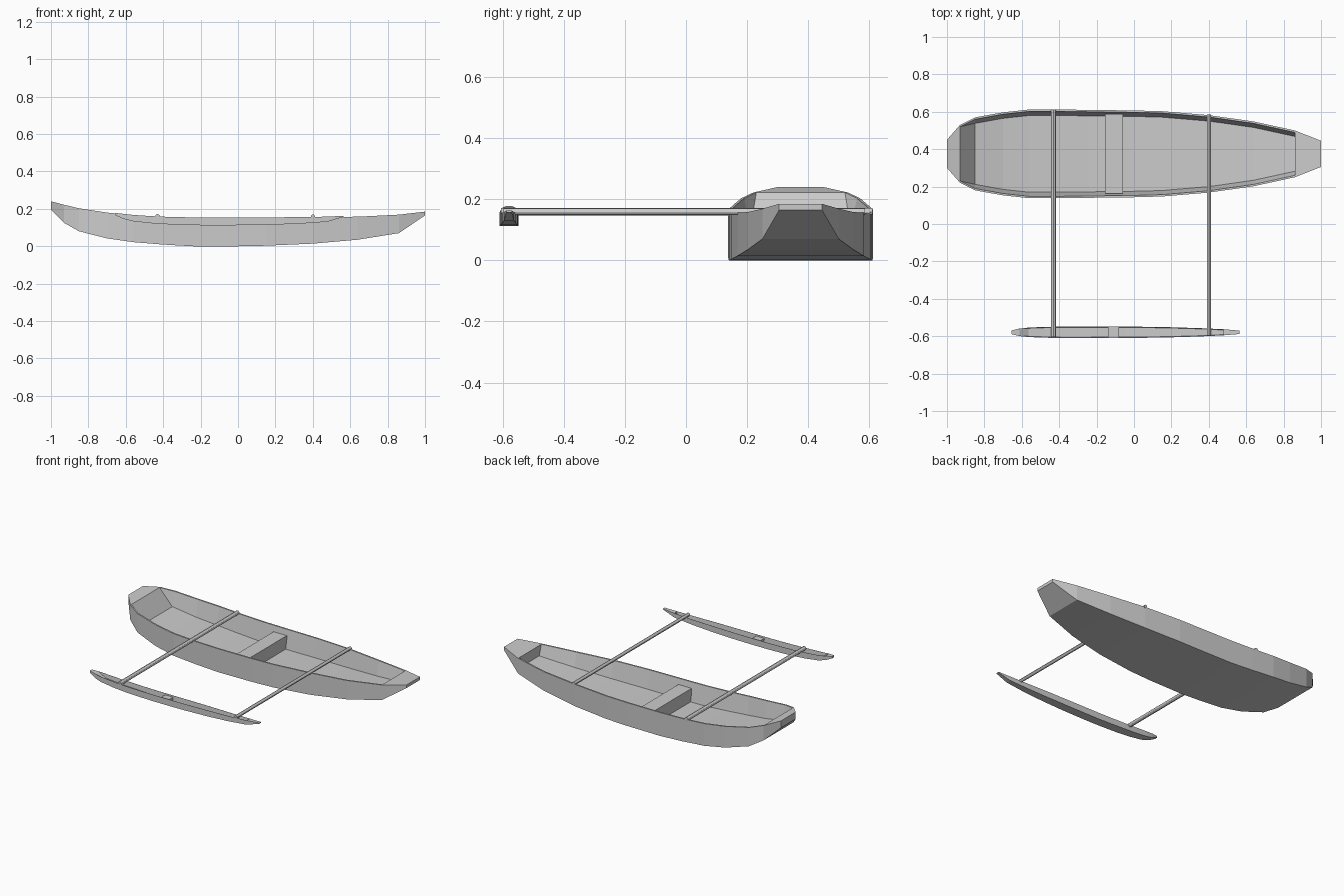
import bpy, bmesh
from mathutils import Vector

if "Cube" in bpy.data.objects:
    bpy.data.objects.remove(bpy.data.objects["Cube"])

# Hull stations: x, half width, bottom z, gunwale z
STATIONS = [
    (-1.00, .075, .195, .240), (-.93, .155, .125, .222), (-.85, .195, .080, .203),
    (-.70, .222, .042, .180), (-.56, .237, .022, .166), (-.40, .237, .009, .157),
    (-.24, .235, .000, .152), (.00, .232, .000, .151), (.15, .228, .003, .152),
    (.40, .207, .014, .156), (.64, .173, .035, .158), (.86, .125, .070, .169),
    (1.00, .070, .165, .185)]
RIM, FLARE, FLOOR = .010, .022, .032


def make_hull(name, centre, scale):
    """Hollow flat-bottomed hull with end decks and a bench."""
    bm = bmesh.new()
    place = lambda x, y, z: bm.verts.new([c + s * v for c, s, v in zip(centre, scale, (x, y, z))])
    pair = lambda x, hw, z: (place(x, -hw, z), place(x, hw, z))
    low = [pair(x, w, b) for x, w, b, t in STATIONS]
    top = [pair(x, w, t) for x, w, b, t in STATIONS]
    inside = STATIONS[1:-1]
    rim = [pair(x, w - RIM, t) for x, w, b, t in inside]
    floor_stations = STATIONS[2:-1]
    floor = [pair(x, w - RIM - FLARE, b + FLOOR) for x, w, b, t in floor_stations]

    # Outer shell
    for i in range(len(low) - 1):
        bm.faces.new((low[i][0], low[i][1], low[i + 1][1], low[i + 1][0]))
        for s in (0, 1):
            bm.faces.new((low[i][s], low[i + 1][s], top[i + 1][s], top[i][s]))
    for e in (0, -1):
        bm.faces.new((low[e][0], low[e][1], top[e][1], top[e][0]))
    # End decks
    for e, n in ((0, 1), (-1, -2)):
        bm.faces.new((top[e][0], top[e][1], top[n][1], rim[e][1], rim[e][0], top[n][0]))
    # Gunwales
    for i in range(len(rim) - 1):
        for s in (0, 1):
            bm.faces.new((top[i + 1][s], top[i + 2][s], rim[i + 1][s], rim[i][s]))
    # Inner walls and floor
    for i in range(len(floor) - 1):
        bm.faces.new((floor[i][0], floor[i][1], floor[i + 1][1], floor[i + 1][0]))
        for s in (0, 1):
            bm.faces.new((rim[i + 1][s], rim[i + 2][s], floor[i + 1][s], floor[i][s]))
    bm.faces.new((rim[0][0], rim[0][1], floor[0][1], floor[0][0]))
    bm.faces.new((rim[-1][0], rim[-1][1], floor[-1][1], floor[-1][0]))
    for s in (0, 1):
        bm.faces.new((rim[0][s], rim[1][s], floor[0][s]))
    bmesh.ops.recalc_face_normals(bm, faces=bm.faces)

    # Bench across the middle
    seat = bmesh.ops.create_cube(bm, size=1)["verts"]
    for v in seat:
        p = (-.107 + v.co.x * .095, v.co.y * .424, .071 + v.co.z * .090)
        v.co = Vector([c + s * q for c, s, q in zip(centre, scale, p)])

    mesh = bpy.data.meshes.new(name)
    bm.to_mesh(mesh)
    bm.free()
    ob = bpy.data.objects.new(name, mesh)
    bpy.context.collection.objects.link(ob)
    return ob


def make_pole(name, x, y0, y1, z, r):
    """Round outrigger boom along y."""
    bpy.ops.mesh.primitive_cylinder_add(vertices=12, radius=r, depth=y1 - y0,
                                        location=(x, (y0 + y1) / 2, z),
                                        rotation=(1.5707963, 0, 0))
    bpy.context.object.name = name
    bpy.ops.object.shade_smooth_by_angle()


# Main canoe and its small scaled outrigger float
make_hull("main_hull", (0, .375, 0), (1, 1, 1))
make_hull("outrigger_float", (-.045, -.579, .112), (.61, .13, .275))

# Booms joining the two
make_pole("rear_boom", -.43, -.605, .611, .159, .013)
make_pole("front_boom", .40, -.597, .585, .159, .011)
